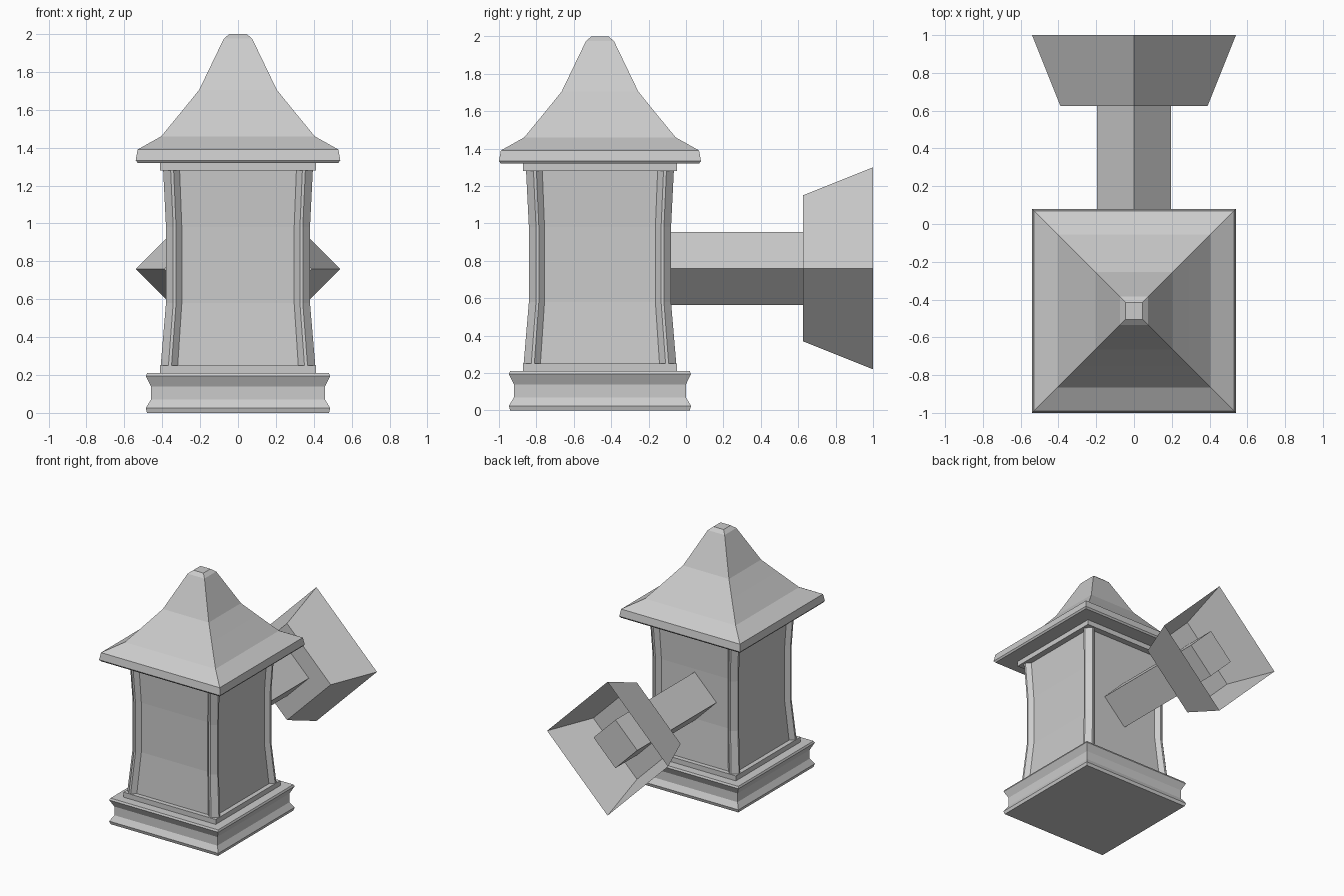
import bpy
import bmesh
import math
from mathutils import Vector

cube = bpy.data.objects.get("Cube")
if cube:
    bpy.data.objects.remove(cube, do_unlink=True)

CENTRE_Y = -0.46   # lantern axis
ARM_Z = 0.76       # wall arm height

grey = bpy.data.materials.new("plain_grey")
grey.use_nodes = True
grey.diffuse_color = (0.6, 0.6, 0.6, 1)
grey.node_tree.nodes["Principled BSDF"].inputs["Base Color"].default_value = (0.6, 0.6, 0.6, 1)


def loft(name, section, profile, place, cap_start=True, cap_end=True):
    """Stack scaled copies of a closed section along an axis and skin them."""
    bm = bmesh.new()
    rings = [[bm.verts.new(place(x * s, y * s, d)) for x, y in section] for s, d in profile]
    n = len(section)
    for a, b in zip(rings, rings[1:]):
        for i in range(n):
            j = (i + 1) % n
            bm.faces.new((a[i], a[j], b[j], b[i]))
    if cap_start:
        bm.faces.new(rings[0][::-1])
    if cap_end:
        bm.faces.new(rings[-1])
    bmesh.ops.recalc_face_normals(bm, faces=bm.faces)
    mesh = bpy.data.meshes.new(name)
    bm.to_mesh(mesh)
    bm.free()
    mesh.materials.append(grey)
    obj = bpy.data.objects.new(name, mesh)
    bpy.context.collection.objects.link(obj)
    return obj


def upright(x, y, d):
    return Vector((x, y + CENTRE_Y, d))


def along_arm(x, y, d):
    return Vector((x, d, y + ARM_Z))


SQUARE = [(1, 1), (-1, 1), (-1, -1), (1, -1)]
DIAMOND = [(1, 0), (0, 1), (-1, 0), (0, -1)]

# Moulded base
loft("base", SQUARE, [(0.48, 0), (0.487, 0.025), (0.46, 0.07), (0.46, 0.14),
                      (0.487, 0.195), (0.48, 0.21)], upright)
loft("base_step", SQUARE, [(0.412, 0.2), (0.412, 0.25)], upright)

# Waisted body: chamfered corner posts with recessed panels between them
half_side = [(0.9, 1), (0.86, 1), (0.78, 0.92)]
side = half_side + [(-x, y) for x, y in reversed(half_side)]
body_section = []
for k in range(4):
    c, s = round(math.cos(k * math.pi / 2)), round(math.sin(k * math.pi / 2))
    body_section += [(x * c - y * s, x * s + y * c) for x, y in side]
loft("body", body_section, [(0.408, 0.25), (0.38, 0.58), (0.38, 0.98), (0.395, 1.28)], upright)

# Cornice and flared roof
loft("cornice", SQUARE, [(0.412, 1.28), (0.412, 1.33)], upright)
loft("roof", SQUARE, [(0.53, 1.32), (0.54, 1.333), (0.53, 1.39), (0.405, 1.46),
                      (0.29, 1.6), (0.205, 1.705), (0.075, 1.975), (0.045, 2.0)], upright)

# Wall arm and hollow flared mount, open at the back
loft("wall_arm", DIAMOND, [(0.195, -0.15), (0.195, 0.9)], along_arm)
loft("wall_mount", DIAMOND, [(0.39, 0.625), (0.54, 1.0)], along_arm, cap_end=False)
